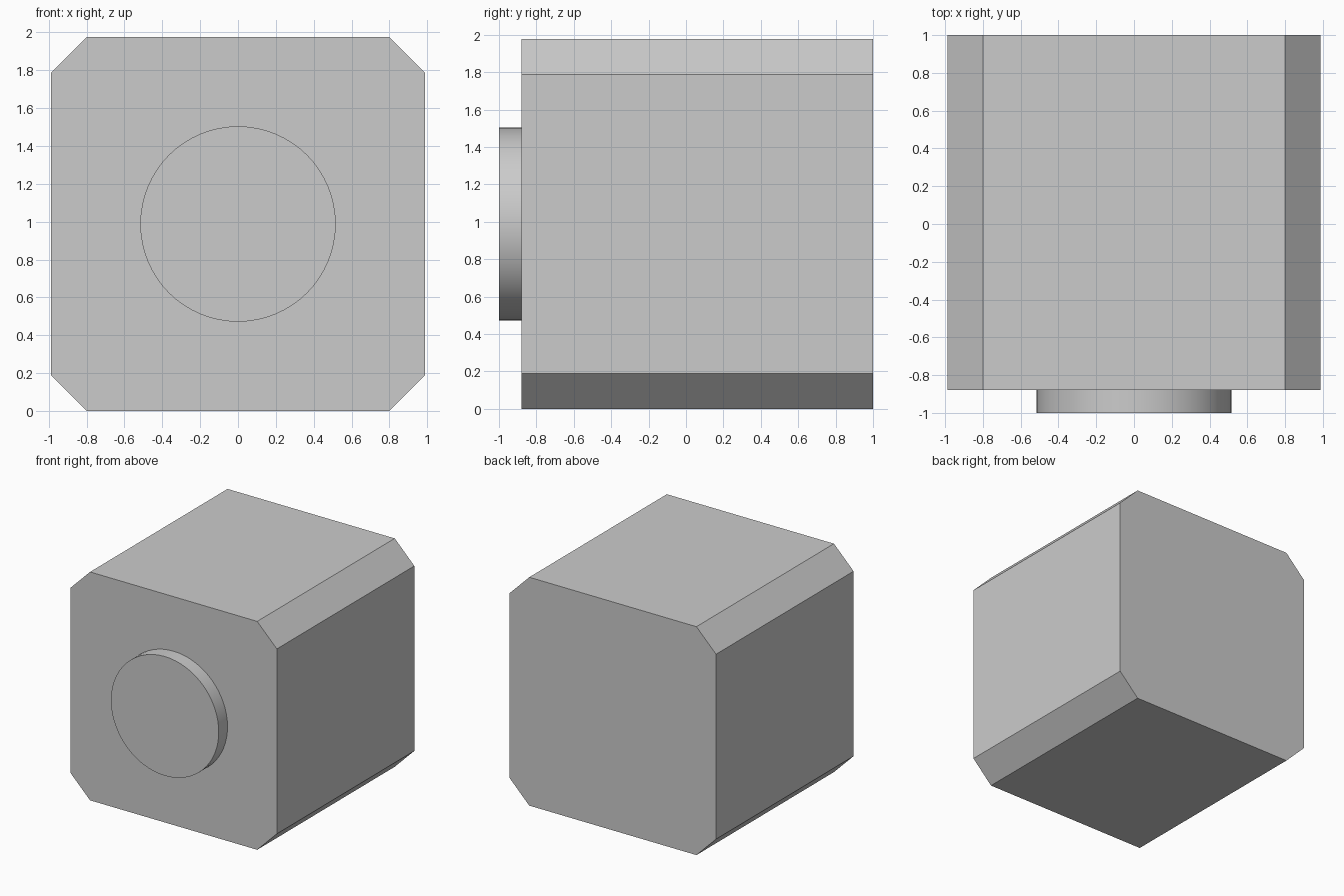
import bpy, bmesh, math

if "Cube" in bpy.data.objects:
    bpy.data.objects.remove(bpy.data.objects["Cube"])

HALF, CUT = 0.988, 0.188      # half width of the block, corner chamfer
FRONT, BACK = -0.88, 1.0      # block depth range
CZ = HALF                     # centre height

# Block: octagonal profile extruded front to back
a, b = HALF, HALF - CUT
quarter = [(a, b), (b, a)]
profile = []
for k in range(4):
    c, s = round(math.cos(k * math.pi / 2)), round(math.sin(k * math.pi / 2))
    profile += [(c * x - s * z, s * x + c * z) for x, z in quarter]

bm = bmesh.new()
face = bm.faces.new([bm.verts.new((x, FRONT, CZ + z)) for x, z in profile])
ext = bmesh.ops.extrude_face_region(bm, geom=[face], use_keep_orig=True)
for v in ext["geom"]:
    if isinstance(v, bmesh.types.BMVert):
        v.co.y = BACK
bmesh.ops.recalc_face_normals(bm, faces=bm.faces)
mesh = bpy.data.meshes.new("block")
bm.to_mesh(mesh)
bm.free()
bpy.context.collection.objects.link(bpy.data.objects.new("block", mesh))

# Round button on the front face
bpy.ops.mesh.primitive_cylinder_add(
    vertices=64, radius=0.516, depth=FRONT + 1.0,
    location=(0, (FRONT - 1.0) / 2, CZ), rotation=(math.pi / 2, 0, 0))
bpy.context.object.name = "front_button"
bpy.ops.object.shade_smooth_by_angle()
